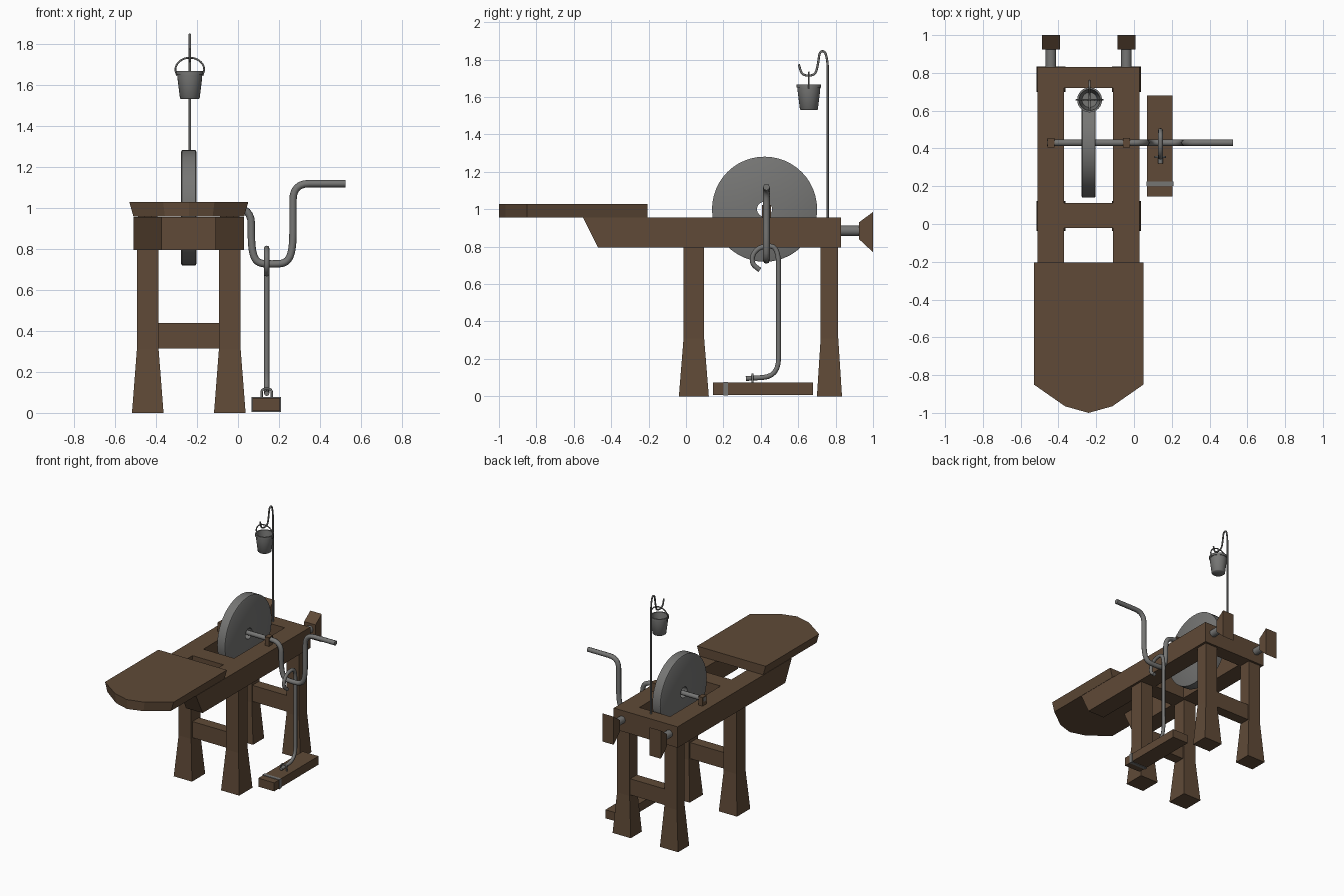
import bpy, bmesh, math
from mathutils import Vector

old = bpy.data.objects.get("Cube")
if old:
    bpy.data.objects.remove(old, do_unlink=True)


def material(name, rgb):
    m = bpy.data.materials.new(name)
    m.use_nodes = True
    m.diffuse_color = (*rgb, 1)
    m.node_tree.nodes["Principled BSDF"].inputs["Base Color"].default_value = (*rgb, 1)
    return m


wood = material("brown_wood", (0.115, 0.068, 0.038))
stone = material("grey_stone_and_iron", (0.18, 0.18, 0.175))

MID = -0.24          # centre line of the bench
AXLE_Y, AXLE_Z = 0.43, 1.0


def finish(name, bm, mat, smooth=False):
    bmesh.ops.recalc_face_normals(bm, faces=bm.faces)
    mesh = bpy.data.meshes.new(name)
    bm.to_mesh(mesh)
    bm.free()
    mesh.materials.append(mat)
    ob = bpy.data.objects.new(name, mesh)
    bpy.context.collection.objects.link(ob)
    if smooth:
        bpy.ops.object.select_all(action="DESELECT")
        ob.select_set(True)
        bpy.context.view_layer.objects.active = ob
        bpy.ops.object.shade_smooth_by_angle(angle=math.radians(50))
    return ob


def loft(name, rings, mat, caps=True, closed=False, smooth=False):
    """Skin a list of equally long point rings."""
    bm = bmesh.new()
    rows = [[bm.verts.new(p) for p in ring] for ring in rings]
    n = len(rows[0])
    pairs = list(zip(rows, rows[1:])) + ([(rows[-1], rows[0])] if closed else [])
    for a, b in pairs:
        for i in range(n):
            bm.faces.new((a[i], a[(i + 1) % n], b[(i + 1) % n], b[i]))
    if caps and not closed:
        bm.faces.new(rows[0])
        bm.faces.new(rows[-1])
    return finish(name, bm, mat, smooth)


def rect(x0, x1, y0, y1, z):
    return [(x0, y0, z), (x1, y0, z), (x1, y1, z), (x0, y1, z)]


def box(name, x, y, z, mat=wood):
    return loft(name, [rect(*x, *y, z[0]), rect(*x, *y, z[1])], mat)


def side_prism(name, x0, x1, outline, mat=wood):
    return loft(name, [[(x, y, z) for y, z in outline] for x in (x0, x1)], mat)


def lathe(name, profile, centre, axis, mat, closed=False, steps=32):
    """Revolve (radius, height) points about the x, y or z axis."""
    rings = []
    for r, h in profile:
        ring = []
        for i in range(steps):
            a = math.tau * i / steps
            c, s = r * math.cos(a), r * math.sin(a)
            p = {"x": (h, c, s), "y": (c, h, s), "z": (c, s, h)}[axis]
            ring.append(Vector(centre) + Vector(p))
        rings.append(ring)
    return loft(name, rings, mat, closed=closed, smooth=True)


def tube(name, points, radius, bend=0.05, mat=stone):
    """Round bar along a path whose corners are rounded off."""
    pts = [Vector(p) for p in points]
    path = [pts[0]]
    for a, b, c in zip(pts, pts[1:], pts[2:]):
        p = b + (a - b).normalized() * min(bend, (a - b).length * 0.49)
        q = b + (c - b).normalized() * min(bend, (c - b).length * 0.49)
        for i in range(7):
            t = i / 6
            path.append(p * (1 - t) ** 2 + b * 2 * t * (1 - t) + q * t * t)
    path.append(pts[-1])
    curve = bpy.data.curves.new(name, "CURVE")
    curve.dimensions = "3D"
    curve.bevel_depth = radius
    curve.bevel_resolution = 2
    curve.use_fill_caps = True
    spline = curve.splines.new("POLY")
    spline.points.add(len(path) - 1)
    for sp, p in zip(spline.points, path):
        sp.co = (*p, 1)
    temp = bpy.data.objects.new(name + "_path", curve)
    bpy.context.collection.objects.link(temp)
    mesh = bpy.data.meshes.new_from_object(temp.evaluated_get(bpy.context.evaluated_depsgraph_get()))
    bm = bmesh.new()
    bm.from_mesh(mesh)
    bpy.data.objects.remove(temp, do_unlink=True)
    bpy.data.meshes.remove(mesh)
    return finish(name, bm, mat, True)


# Bench frame: two rails with raked front ends, two cross beams
for side, s in (("right", -1), ("left", 1)):
    cx = MID + s * 0.2
    side_prism(side + "_rail", cx - 0.07, cx + 0.07,
               [(-0.55, 0.955), (-0.47, 0.795), (0.83, 0.795), (0.83, 0.955)])
    # Flared legs
    for end, y, half_y, foot_y in (("front", 0.042, 0.055, 0.08), ("back", 0.767, 0.047, 0.067)):
        rings = [rect(cx - hx, cx + hx, y - hy, y + hy, z)
                 for hx, hy, z in ((0.077, foot_y, 0), (0.053, half_y, 0.31), (0.053, half_y, 0.8))]
        loft(f"{end}_{side}_leg", rings, wood)
    # Bearing block on the rail
    box(side + "_bearing", (cx - 0.018, cx + 0.018), (AXLE_Y - 0.024, AXLE_Y + 0.024), (0.95, 1.022))
    # Clamp screw and its wedge handle at the back
    lathe(side + "_clamp_screw", [(0.028, 0.82), (0.028, 0.94)], (cx, 0, 0.885), "y", stone, steps=16)
    side_prism(side + "_clamp_handle", cx - 0.048, cx + 0.048,
               [(0.925, 0.84), (1.0, 0.77), (1.0, 0.985), (0.925, 0.93)])

for end, y0, y1, leg_y in (("front", -0.02, 0.11, 0.042), ("back", 0.72, 0.83, 0.767)):
    box(end + "_cross_beam", (MID - 0.13, MID + 0.13), (y0, y1), (0.795, 0.955))
    box(end + "_leg_brace", (MID - 0.15, MID + 0.15), (leg_y - 0.04, leg_y + 0.04), (0.315, 0.438))

# Seat board with a pointed front and undercut sides
half = [(0.29, -0.205), (0.29, -0.85), (0.125, -0.965)]
outline = half + [(0, -1.0)] + [(-x, y) for x, y in reversed(half)]
loft("seat", [[(MID + x * k, y, z) for x, y in outline] for k, z in ((0.93, 0.957), (1, 1.028))], wood)

# Grindstone with a centre hole
lathe("grindstone", [(0.04, -0.037), (0.274, -0.037), (0.281, -0.033), (0.281, 0.033),
                     (0.274, 0.037), (0.04, 0.037)], (MID, 0.42, AXLE_Z), "x", stone, closed=True, steps=48)

# Axle and crank handle in one bent bar
tube("axle_and_crank", [(x, AXLE_Y, z) for x, z in
                        ((-0.46, 1.0), (0.065, 1.0), (0.065, 0.8), (0.09, 0.73), (0.165, 0.725),
                         (0.24, 0.73), (0.268, 0.8), (0.268, 1.118), (0.525, 1.118))], 0.018, 0.08)

# Treadle with an iron band, connecting rod and staple
box("treadle", (0.07, 0.205), (0.145, 0.68), (0.008, 0.073))
box("treadle_band", (0.066, 0.209), (0.2, 0.225), (0.004, 0.077), stone)
tube("connecting_rod", [(0.14, y, z) for y, z in
                        ((0.395, 0.675), (0.35, 0.71), (0.36, 0.77), (0.41, 0.805),
                         (0.495, 0.80), (0.495, 0.105), (0.32, 0.095))], 0.013, 0.1)
tube("treadle_staple", [(0.115, 0.355, 0.065), (0.115, 0.355, 0.117),
                        (0.165, 0.355, 0.117), (0.165, 0.355, 0.065)], 0.006, 0.02)

# Bucket pole with a hooked top
tube("bucket_pole", [(MID + 0.005, y, z) for y, z in
                     ((0.758, 0.94), (0.758, 1.78), (0.745, 1.845), (0.715, 1.845), (0.705, 1.77),
                      (0.69, 1.715), (0.62, 1.715), (0.603, 1.775))], 0.006, 0.03)

# Hollow bucket with rim and arched handle
BUCKET = (MID + 0.005, 0.657, 0)
lathe("bucket", [(0.043, 1.53), (0.048, 1.535), (0.06, 1.63), (0.061, 1.65), (0.066, 1.65), (0.066, 1.667),
                 (0.056, 1.667), (0.04, 1.545)], BUCKET, "z", stone, steps=24)
arch = [(BUCKET[0] + 0.071 * math.cos(a), BUCKET[1], 1.672 + 0.06 * math.sin(a))
        for a in (math.pi * i / 12 for i in range(13))]
ends = [(BUCKET[0] + s * 0.062, BUCKET[1], 1.645) for s in (1, -1)]
tube("bucket_handle", [ends[0]] + arch + [ends[1]], 0.0045, 0.01)
